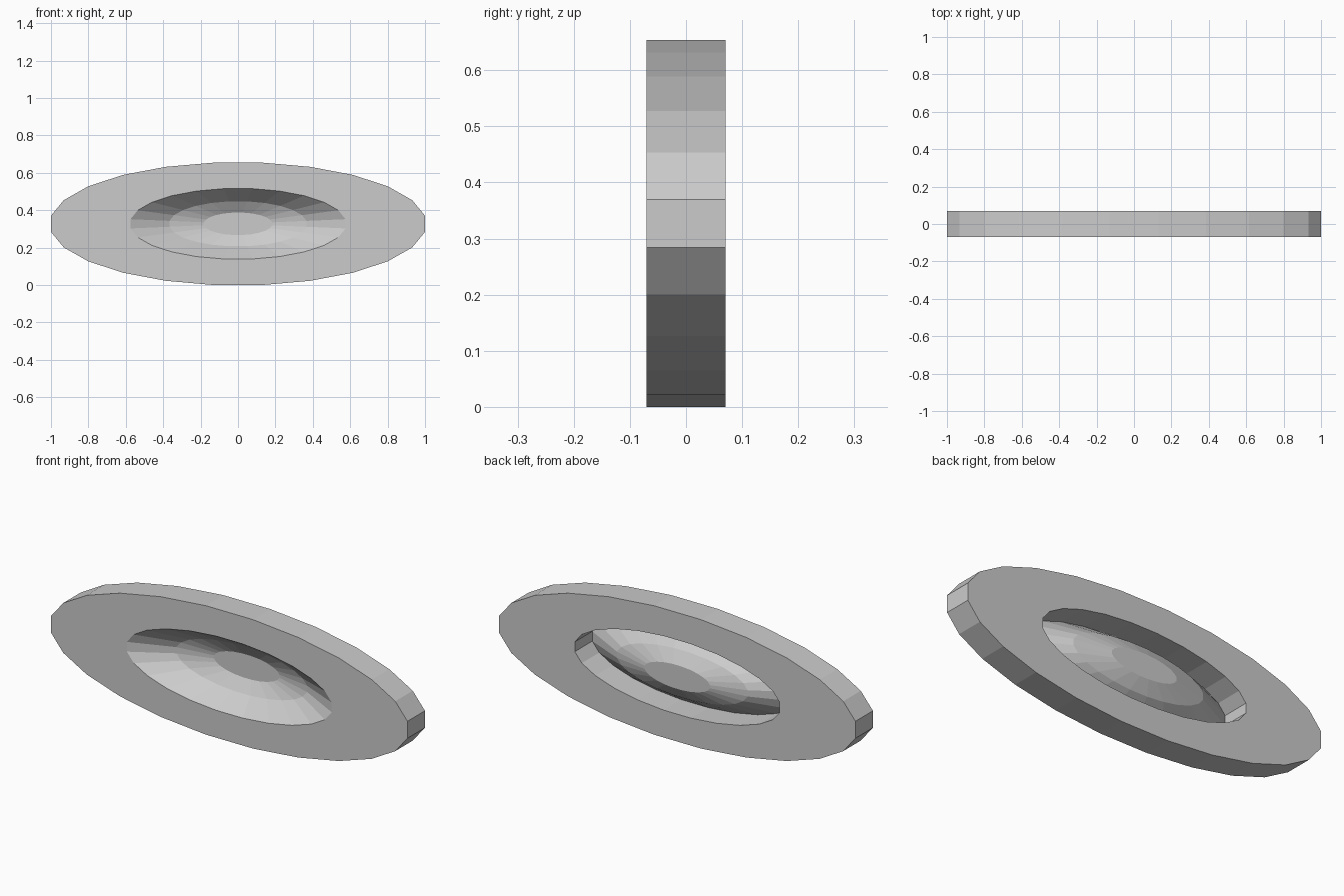
import bpy, bmesh
from math import sin, cos, pi

if "Cube" in bpy.data.objects:
    bpy.data.objects.remove(bpy.data.objects["Cube"])

SIDES = 24
CENTRE_Z = 0.327
ASPECT = 0.327          # height of the ellipse relative to its width
HALF = 0.07             # half thickness


def lathe(name, profile, closed=False, cap_end=False):
    """Sweep (radius, y) points around an elliptical path in the xz plane."""
    bm = bmesh.new()
    rings = []
    for r, y in profile:
        ring = []
        for i in range(SIDES):
            a = 2 * pi * (i + 0.5) / SIDES
            ring.append(bm.verts.new((r * cos(a), y, CENTRE_Z + r * ASPECT * sin(a))))
        rings.append(ring)
    pairs = list(zip(rings, rings[1:]))
    if closed:
        pairs.append((rings[-1], rings[0]))
    for a, b in pairs:
        for i in range(SIDES):
            j = (i + 1) % SIDES
            bm.faces.new((a[i], a[j], b[j], b[i]))
    if cap_end:
        bm.faces.new(rings[-1])
    if closed:
        bmesh.ops.recalc_face_normals(bm, faces=bm.faces)
    mesh = bpy.data.meshes.new(name)
    bm.to_mesh(mesh)
    bm.free()
    obj = bpy.data.objects.new(name, mesh)
    bpy.context.collection.objects.link(obj)
    return obj


OUTER = 1 / cos(pi / SIDES)
HOLE = 0.58

# Flat outer plate with a straight-walled hole
lathe("outer_ring", [(OUTER, -HALF), (OUTER, HALF), (HOLE, HALF), (HOLE, -HALF)], closed=True)

# Thin dish starting at the front hole edge and sinking to the back plane
lathe("dish", [(HOLE, -HALF), (0.37, 0.03), (0.185, HALF)], cap_end=True)
